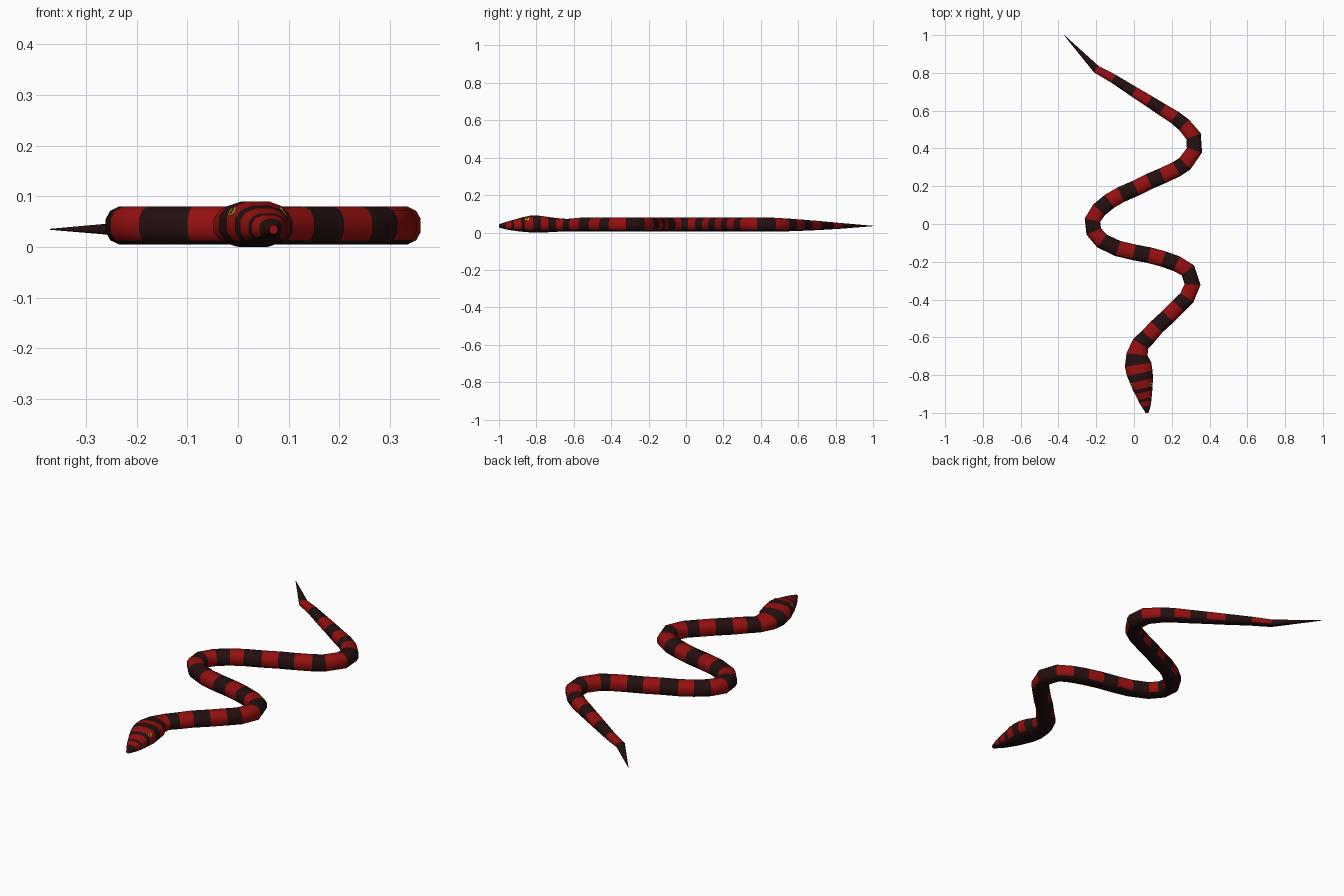
import bpy, bmesh, math
from mathutils import Vector

if "Cube" in bpy.data.objects:
    bpy.data.objects.remove(bpy.data.objects["Cube"])


def material(name, rgb):
    m = bpy.data.materials.new(name)
    m.diffuse_color = (*rgb, 1)
    m.use_nodes = True
    m.node_tree.nodes["Principled BSDF"].inputs["Base Color"].default_value = m.diffuse_color
    return m


red = material("dark red", (0.30, 0.005, 0.005))
black = material("brown black", (0.018, 0.005, 0.005))
yellow = material("eye yellow", (0.65, 0.42, 0.01))

# Spine points from tail to nose; each one is a border between two bands
SPINE = [(-.37, 1), (-.20, .82), (-.11, .77), (0, .70), (.08, .65), (.15, .605),
         (.215, .565), (.265, .525), (.315, .465), (.32, .39), (.27, .32), (.225, .29),
         (.15, .255), (.08, .225), (.01, .19), (-.07, .155), (-.13, .12), (-.185, .075),
         (-.22, .02), (-.213, -.04), (-.17, -.09), (-.085, -.13), (0, -.15), (.08, -.165),
         (.155, -.185), (.225, -.21), (.285, -.245), (.31, -.32), (.28, -.39),
         (.235, -.435), (.18, -.49), (.12, -.545), (.075, -.595), (.035, -.635),
         (.016, -.69), (.022, -.745), (.03, -.79), (.04, -.83), (.046, -.87),
         (.051, -.89), (.057, -.925), (.06, -.94), (.065, -.965), (.07, -1)]
HEAD_START = 35

# y, half width, bottom, top along the length
PROFILE = [(1, .001, .034, .036), (.82, .021, .020, .051), (.70, .028, .013, .062),
           (.56, .036, .007, .073), (.45, .042, .005, .080), (-.55, .042, .005, .080),
           (-.635, .047, .007, .072), (-.69, .056, .004, .077), (-.745, .071, .001, .084),
           (-.79, .069, 0, .090), (-.84, .061, .001, .090), (-.89, .047, .006, .076),
           (-.95, .030, .014, .060), (-1, .008, .026, .044)]


def size_at(y):
    for a, b in zip(PROFILE, PROFILE[1:]):
        if y >= b[0]:
            t = (a[0] - y) / (a[0] - b[0])
            return [p + (q - p) * t for p, q in zip(a[1:], b[1:])]
    return PROFILE[-1][1:]


SIDES = 12


def ring(i):
    """Rounded box section square to the spine."""
    p = [Vector(q) for q in SPINE]
    a = (p[i] - p[max(i - 1, 0)]).normalized()
    b = (p[min(i + 1, len(p) - 1)] - p[i]).normalized()
    d = (a + b).normalized()
    side = Vector((-d.y, d.x))
    half, low, high = size_at(p[i].y)
    pts = []
    for k in range(SIDES):
        t = 2 * math.pi * (k + .5) / SIDES
        c, s = math.cos(t), math.sin(t)
        u = math.copysign(abs(c) ** .8, c) / math.cos(math.pi / SIDES) ** .8
        v = math.copysign(abs(s) ** .8, s) / math.cos(math.pi / SIDES) ** .8
        q = p[i] + side * half * u
        pts.append((q.x, q.y, (low + high) / 2 + (high - low) / 2 * v))
    return pts


def finish(name, bm, mats, smooth=True):
    me = bpy.data.meshes.new(name)
    bm.to_mesh(me)
    bm.free()
    for m in mats:
        me.materials.append(m)
    ob = bpy.data.objects.new(name, me)
    bpy.context.collection.objects.link(ob)
    if smooth:
        bpy.ops.object.select_all(action='DESELECT')
        ob.select_set(True)
        bpy.context.view_layer.objects.active = ob
        bpy.ops.object.shade_smooth_by_angle(angle=math.radians(40))
    return ob


def banded_loft(name, first, last):
    bm = bmesh.new()
    rings = [[bm.verts.new(q) for q in ring(i)] for i in range(first, last + 1)]
    for j, (a, b) in enumerate(zip(rings, rings[1:])):
        for k in range(SIDES):
            n = (k + 1) % SIDES
            f = bm.faces.new((a[k], a[n], b[n], b[k]))
            # bands alternate from the black tail; the belly stays black
            belly = 7 <= k <= 9
            f.material_index = 1 if (first + j) % 2 == 0 or belly else 0
    if first == 0:
        bm.faces.new(rings[0]).material_index = 1
    if last == len(SPINE) - 1:
        bm.faces.new(rings[-1])
    bmesh.ops.recalc_face_normals(bm, faces=bm.faces)
    return finish(name, bm, [red, black])


banded_loft("body", 0, HEAD_START)
head = banded_loft("head", HEAD_START, len(SPINE) - 1)

# Eyes: thin yellow plates with a slit pupil, laid on the head surface
bpy.context.view_layer.update()
for label, sign in (("left", -1), ("right", 1)):
    start = Vector((.042 + sign * .2, -.85, .070))
    hit, loc, nor, _ = head.ray_cast(start, Vector((-sign, 0, 0)))
    along = Vector((0, 0, 1)).cross(nor).normalized()
    up = nor.cross(along)
    for part, w, h, lift, mat in (("eye", .012, .011, .002, yellow),
                                  ("pupil", .003, .009, .003, black)):
        bm = bmesh.new()
        rim = [(math.cos(2 * math.pi * k / 8), math.sin(2 * math.pi * k / 8)) for k in range(8)]
        low = [bm.verts.new(loc + along * w * c + up * h * s - nor * .002) for c, s in rim]
        top = [bm.verts.new(loc + along * w * c + up * h * s + nor * lift) for c, s in rim]
        bm.faces.new(top)
        for k in range(8):
            bm.faces.new((low[k], low[(k + 1) % 8], top[(k + 1) % 8], top[k]))
        bmesh.ops.recalc_face_normals(bm, faces=bm.faces)
        finish(f"{label}_{part}", bm, [mat], False)
